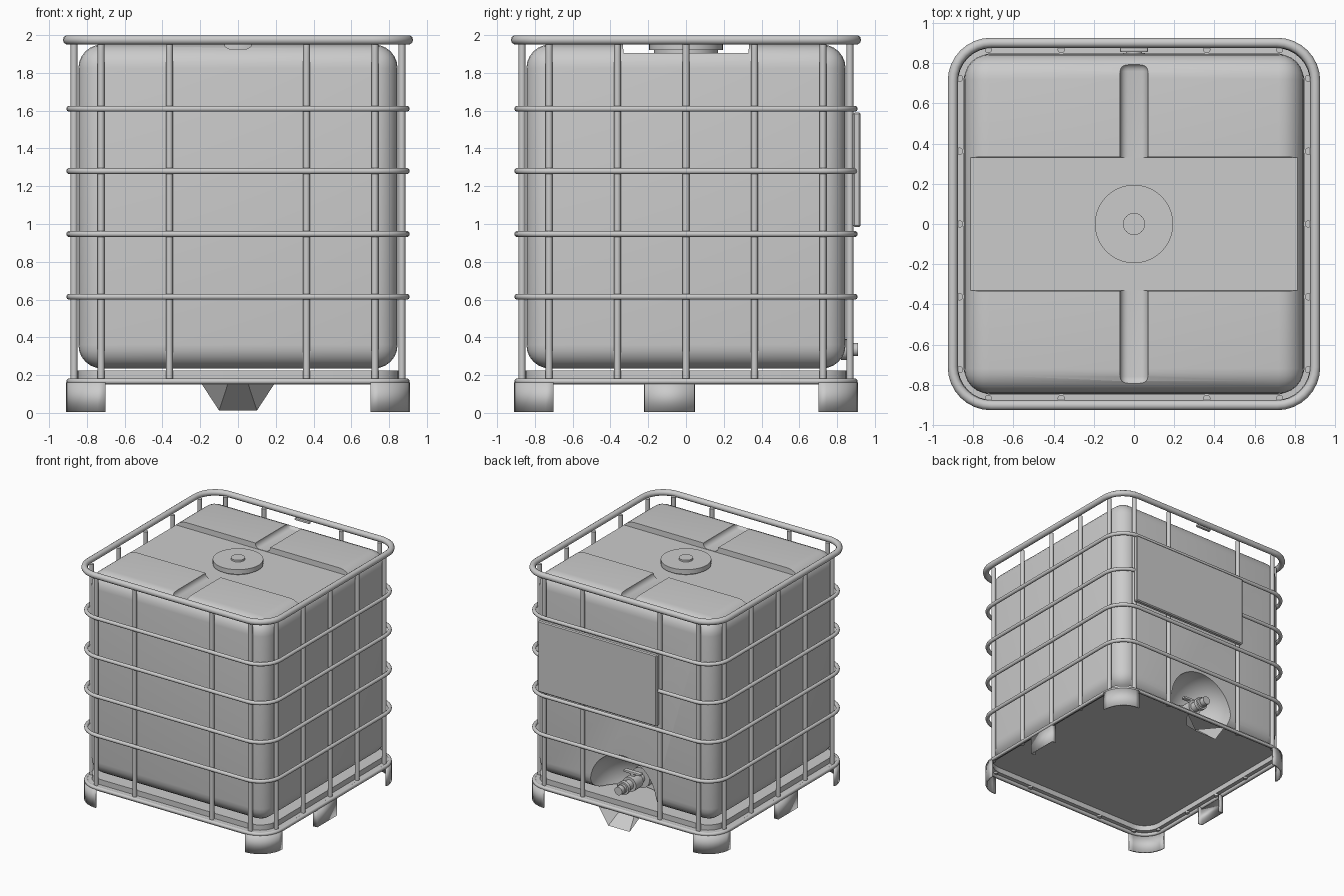
import bpy, bmesh
from math import pi, sin, cos, radians
from mathutils import Vector

cube = bpy.data.objects.get("Cube")
if cube:
    bpy.data.objects.remove(cube, do_unlink=True)

GREY = (0.6, 0.6, 0.6, 1.0)
grey = bpy.data.materials.new("plain_grey")
grey.use_nodes = True
grey.diffuse_color = GREY
grey.node_tree.nodes["Principled BSDF"].inputs["Base Color"].default_value = GREY


def finish(obj, angle=35):
    """Assign the colour and smooth all but the sharp edges."""
    obj.data.materials.clear()
    obj.data.materials.append(grey)
    bpy.ops.object.select_all(action='DESELECT')
    obj.select_set(True)
    bpy.context.view_layer.objects.active = obj
    bpy.ops.object.shade_smooth_by_angle(angle=radians(angle))
    return obj


def from_bmesh(name, bm):
    bmesh.ops.recalc_face_normals(bm, faces=bm.faces)
    mesh = bpy.data.meshes.new(name)
    bm.to_mesh(mesh)
    bm.free()
    obj = bpy.data.objects.new(name, mesh)
    bpy.context.collection.objects.link(obj)
    return obj


def box(name, low, high, bevel=0, segments=5):
    bm = bmesh.new()
    bmesh.ops.create_cube(bm, size=1)
    for v in bm.verts:
        v.co = [l + (h - l) * (c + 0.5) for l, h, c in zip(low, high, v.co)]
    if bevel:
        bmesh.ops.bevel(bm, geom=bm.edges[:], offset=bevel, segments=segments,
                        profile=0.5, affect='EDGES')
    return from_bmesh(name, bm)


def rod(name, start, end, radius, sides=12):
    a, b = Vector(start), Vector(end)
    bpy.ops.mesh.primitive_cylinder_add(vertices=sides, radius=radius,
                                        depth=(b - a).length, location=(a + b) / 2)
    obj = bpy.context.object
    obj.rotation_euler = (b - a).to_track_quat('Z', 'Y').to_euler()
    obj.name = name
    return finish(obj)


def corner_arc(half, radius, quarter, steps=8):
    sx, sy = ((1, 1), (-1, 1), (-1, -1), (1, -1))[quarter]
    c = half - radius
    angles = [(quarter + i / steps) * pi / 2 for i in range(steps + 1)]
    return [(sx * c + radius * cos(a), sy * c + radius * sin(a)) for a in angles]


def rounded_square(half, radius):
    return [p for q in range(4) for p in corner_arc(half, radius, q)]


def rail(name, z, half, radius):
    curve = bpy.data.curves.new(name, 'CURVE')
    curve.dimensions = '3D'
    curve.bevel_depth = radius
    curve.bevel_resolution = 3
    points = rounded_square(half, 0.19)
    spline = curve.splines.new('POLY')
    spline.points.add(len(points) - 1)
    for p, (x, y) in zip(spline.points, points):
        p.co = (x, y, z, 1)
    spline.use_cyclic_u = True
    curve.materials.append(grey)
    obj = bpy.data.objects.new(name, curve)
    bpy.context.collection.objects.link(obj)


def wall(name, path, z0, z1, thickness=0.015):
    bm = bmesh.new()
    rows = [[bm.verts.new((x, y, z)) for x, y in path] for z in (z0, z1)]
    for i in range(len(path) - 1):
        bm.faces.new((rows[0][i], rows[0][i + 1], rows[1][i + 1], rows[1][i]))
    obj = from_bmesh(name, bm)
    mod = obj.modifiers.new("thickness", 'SOLIDIFY')
    mod.thickness = thickness
    mod.offset = 0
    return finish(obj)


def carve(target, cutter):
    mod = target.modifiers.new("carve", 'BOOLEAN')
    mod.object = cutter
    mod.operation = 'DIFFERENCE'
    mod.solver = 'EXACT'
    bpy.context.view_layer.objects.active = target
    bpy.ops.object.modifier_apply(modifier=mod.name)
    bpy.data.objects.remove(cutter, do_unlink=True)


# Tank: rounded box with a sunken top band, two grooves and a valve pocket
tank = box("tank", (-0.845, -0.845, 0.235), (0.845, 0.845, 1.95), 0.125, 6)
band = box("band_cutter", (-1, -0.345, 1.905), (1, 0.345, 2.2))
for v in band.data.vertices:
    if v.co.z < 2:
        v.co.y *= 0.96
carve(tank, band)
for side in (-1, 1):
    ys = sorted((side * 0.25, side * 0.8))
    carve(tank, box("groove_cutter", (-0.07, ys[0], 1.908), (0.07, ys[1], 2.1), 0.04))
bpy.ops.mesh.primitive_uv_sphere_add(segments=40, ring_count=24, radius=0.31,
                                     location=(0, 0.85, 0.3))
carve(tank, bpy.context.object)
finish(tank)

# Lid
rod("lid_neck", (0, 0, 1.89), (0, 0, 1.925), 0.17, 40)
rod("lid", (0, 0, 1.92), (0, 0, 1.96), 0.195, 40)
rod("lid_plug", (0, 0, 1.95), (0, 0, 1.975), 0.055, 24)

# Cage rails
rail("top_rail", 1.975, 0.902, 0.025)
for i, z in enumerate((0.167, 0.615, 0.947, 1.28, 1.61)):
    rail(f"cage_rail_{i}", z, 0.893, 0.016)

# Cage bars on all four sides
for side in (-1, 1):
    for p in (-0.725, -0.363, 0.363, 0.725):
        rod("cage_bar", (p, side * 0.868, 0.165), (p, side * 0.868, 1.965), 0.018)
    for p in (-0.725, -0.363, 0, 0.363, 0.725):
        rod("side_cage_bar", (side * 0.868, p, 0.165), (side * 0.868, p, 1.965), 0.018)
finish(box("rail_tab", (-0.07, 0.855, 1.945), (0.07, 0.88, 1.965), 0.008, 2))

# Name plate on the back
finish(box("back_plate", (-0.37, 0.885, 0.985), (0.745, 0.925, 1.59), 0.008, 1))

# Pallet tray: stepped rim, open underneath
bm = bmesh.new()
steps = ((0.9, 0.15), (0.9, 0.178), (0.85, 0.18), (0.85, 0.225))
loops = [[bm.verts.new((x, y, z)) for x, y in rounded_square(half, half - 0.7)]
         for half, z in steps]
for lower, upper in zip(loops, loops[1:]):
    for i in range(len(lower)):
        bm.faces.new((lower[i - 1], lower[i], upper[i], upper[i - 1]))
bm.faces.new(loops[-1])
finish(from_bmesh("pallet_tray", bm))

# Feet: curved corner shells and folded side plates
for q in range(4):
    wall("corner_foot", corner_arc(0.902, 0.2, q), 0.005, 0.16)
for side in (-1, 1):
    path = [(side * x, y) for x, y in
            ((0.86, -0.215), (0.895, -0.215), (0.895, 0.04), (0.86, 0.04))]
    wall("side_foot", path, 0.005, 0.16)

# Drain chute: sloping floor with two side flaps
bm = bmesh.new()
left, right = [[bm.verts.new((s * x, y, z)) for x, y, z in
                ((0.05, 0.72, 0.165), (0.1, 0.9, 0.012), (0.2, 0.9, 0.165))]
               for s in (-1, 1)]
bm.faces.new((left[0], right[0], right[1], left[1]))
for flap in (left, right):
    bm.faces.new(flap)
finish(from_bmesh("drain_chute", bm), 10)

# Drain valve
for name, y0, y1, radius in (("valve_pipe", 0.5, 0.87, 0.04),
                             ("valve_flange", 0.56, 0.61, 0.085),
                             ("valve_body", 0.66, 0.76, 0.062),
                             ("valve_collar", 0.82, 0.85, 0.055),
                             ("valve_cap", 0.86, 0.91, 0.035)):
    rod(name, (0, y0, 0.335), (0, y1, 0.335), radius, 20)
rod("valve_stem", (0, 0.71, 0.335), (0, 0.71, 0.42), 0.022)
finish(box("valve_handle", (-0.08, 0.69, 0.41), (0.08, 0.73, 0.43), 0.006, 2))
